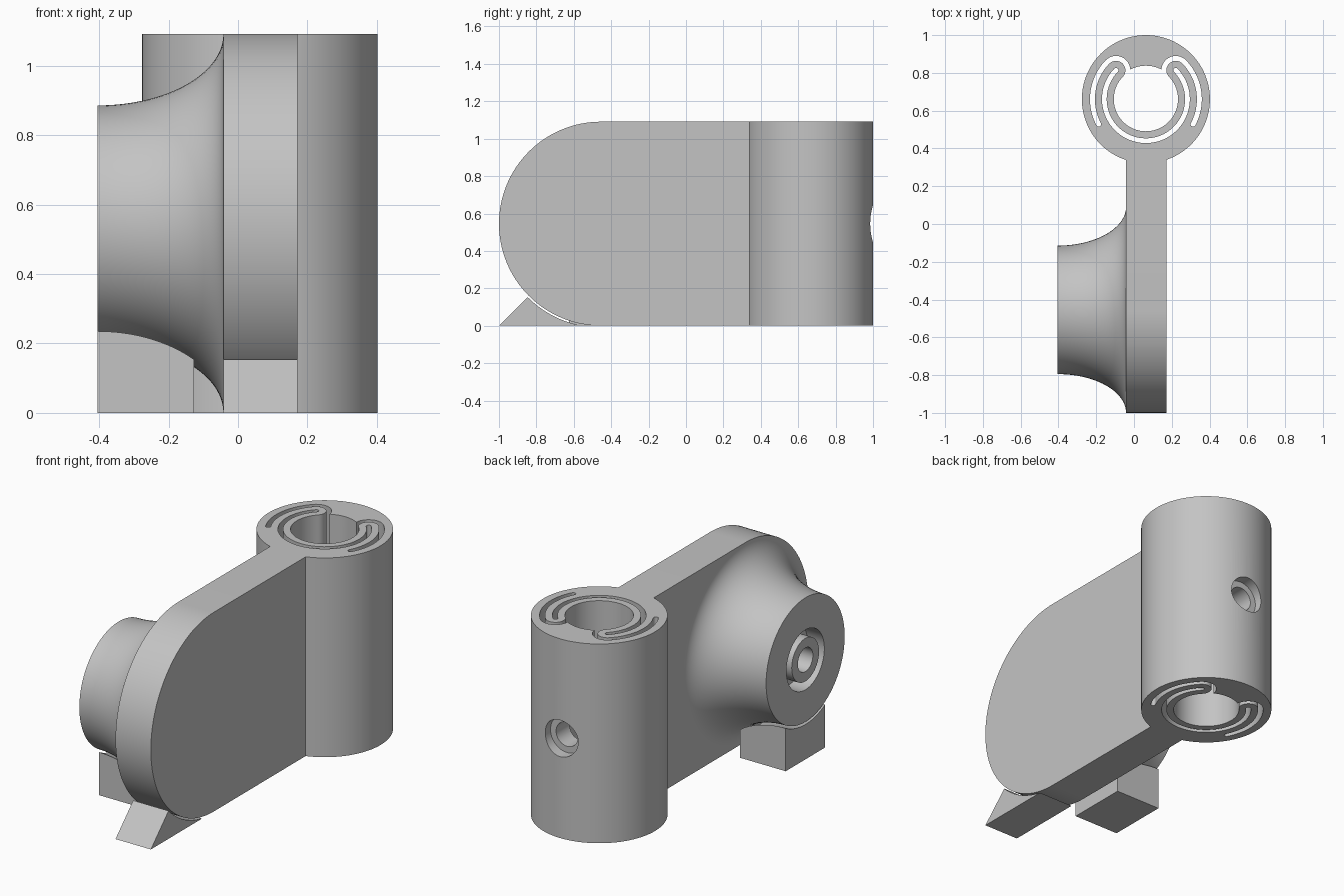
import bpy
import bmesh
from math import cos, sin, pi, radians, sqrt, acos, degrees
from mathutils import Vector

if "Cube" in bpy.data.objects:
    bpy.data.objects.remove(bpy.data.objects["Cube"])

grey = bpy.data.materials.new("plain_grey")
grey.use_nodes = True
grey.diffuse_color = (0.55, 0.55, 0.55, 1)
grey.node_tree.nodes["Principled BSDF"].inputs["Base Color"].default_value = (0.55, 0.55, 0.55, 1)

HEIGHT = 1.091
R = HEIGHT / 2                  # plate end radius
AXIS_Y, AXIS_Z = R - 1, R       # boss axis
X0, X1 = -0.042, 0.172          # plate thickness
TIP = -0.405                    # boss end
TOWER = (0.063, 0.661)
TOWER_R = 0.339


def finish(name, bm):
    bmesh.ops.remove_doubles(bm, verts=bm.verts, dist=1e-5)
    bmesh.ops.recalc_face_normals(bm, faces=bm.faces)
    mesh = bpy.data.meshes.new(name)
    bm.to_mesh(mesh)
    bm.free()
    obj = bpy.data.objects.new(name, mesh)
    bpy.context.collection.objects.link(obj)
    mesh.materials.append(grey)
    return obj


def activate(obj):
    bpy.ops.object.select_all(action='DESELECT')
    obj.select_set(True)
    bpy.context.view_layer.objects.active = obj


def smooth(obj):
    activate(obj)
    bpy.ops.object.shade_smooth_by_angle(angle=radians(30))


def arc(c, r, a0, a1, n):
    """Points on an arc, angles in degrees."""
    return [(c[0] + r * cos(radians(a0 + (a1 - a0) * i / n)),
             c[1] + r * sin(radians(a0 + (a1 - a0) * i / n))) for i in range(n + 1)]


def prism(name, loops, start, end, along_x=False):
    """Extrude closed outlines (first one outer, the rest holes)."""
    bm = bmesh.new()
    for loop in loops:
        verts = [bm.verts.new((u, v, start)) for u, v in loop]
        for a, b in zip(verts, verts[1:] + verts[:1]):
            bm.edges.new((a, b))
    bmesh.ops.remove_doubles(bm, verts=bm.verts, dist=1e-5)
    bmesh.ops.triangle_fill(bm, edges=bm.edges[:], use_beauty=True)
    out = bmesh.ops.extrude_face_region(bm, geom=bm.faces[:])
    moved = [g for g in out["geom"] if isinstance(g, bmesh.types.BMVert)]
    bmesh.ops.translate(bm, verts=moved, vec=(0, 0, end - start))
    if along_x:
        for v in bm.verts:
            v.co = Vector((v.co.z, v.co.x, v.co.y))
    return finish(name, bm)


def lathe(name, profile, origin, along_y=False, steps=96):
    """Spin (distance, radius) pairs about the x axis, or the y axis."""
    axis = Vector((0, 1, 0)) if along_y else Vector((1, 0, 0))
    side = Vector((0, 0, 1))
    bm = bmesh.new()
    verts = [bm.verts.new(Vector(origin) + axis * d + side * r) for d, r in profile]
    edges = [bm.edges.new(p) for p in zip(verts, verts[1:])]
    bmesh.ops.spin(bm, geom=verts + edges, cent=origin, axis=axis,
                   angle=2 * pi, steps=steps, use_merge=True)
    return finish(name, bm)


def cut(obj, cutter):
    cutter.hide_render = True
    mod = obj.modifiers.new("cut", 'BOOLEAN')
    mod.operation = 'DIFFERENCE'
    mod.solver = 'EXACT'
    mod.object = cutter
    activate(obj)
    bpy.ops.object.modifier_apply(modifier=mod.name)
    bpy.data.objects.remove(cutter)


# Clamp tower: a ring held in the bore by two folded springs
PHI, TAIL = 44, -28             # spring fold and slot end angles
BORE, MID, FOLD, GAP = 0.177, 0.22, 0.05, 0.026
origin = (0, 0)
fold = arc(origin, MID, PHI, PHI, 1)[0]
tail = arc(origin, MID + FOLD + GAP / 2, TAIL, TAIL, 1)[0]
lip = FOLD + GAP
sweep = degrees(acos((BORE ** 2 - MID ** 2 - lip ** 2) / (2 * MID * lip)))
corner = Vector(arc(fold, lip, PHI + sweep, PHI + sweep, 1)[0])
corner_angle = degrees(acos(corner.x / corner.length))

half = (arc(origin, MID - FOLD, -90, PHI, 40)
        + arc(fold, FOLD, PHI + 180, PHI, 16)
        + arc(origin, MID + FOLD, PHI, TAIL, 24)
        + arc(tail, GAP / 2, TAIL - 180, TAIL, 8)
        + arc(origin, MID + FOLD + GAP, TAIL, PHI, 24)
        + arc(fold, lip, PHI, PHI + sweep, 14)
        + arc(origin, BORE, corner_angle, 90, 8))
bore = half + [(-x, y) for x, y in reversed(half)]
far = (-fold[0], fold[1])
slot_w = 0.0125
slot = (arc(origin, MID - slot_w, -180 - PHI, PHI, 80)
        + arc(fold, slot_w, PHI + 180, PHI, 8)
        + arc(origin, MID + slot_w, PHI, -180 - PHI, 80)
        + arc(far, slot_w, 180 - PHI, -PHI, 8))
rim = arc(origin, TOWER_R, 0, 360, 128)[:-1]
loops = [[(x + TOWER[0], y + TOWER[1]) for x, y in loop] for loop in (rim, bore, slot)]
tower = prism("clamp_tower", loops, 0, HEIGHT)

# Counterbored screw hole in the back of the tower
screw = lathe("screw_cutter", [(0.76, 0), (0.76, 0.066), (0.94, 0.066), (0.94, 0.1),
                               (1.1, 0.1), (1.1, 0)],
              (TOWER[0], 0, AXIS_Z), along_y=True, steps=48)
cut(tower, screw)
smooth(tower)

# Flat arm with a round front end
arm_end = TOWER[1] - 0.312
arm = prism("arm_plate", [arc((AXIS_Y, AXIS_Z), R, 270, 90, 64)
                          + [(arm_end, HEIGHT), (arm_end, 0)]], X0, X1, along_x=True)
smooth(arm)


# Flared boss with a ring groove and a blind hole
def flare(gap):
    return [(TIP + (X0 - TIP) * sin(t), R + gap - (R - 0.34) * cos(t))
            for t in (pi / 2 * i / 24 for i in range(25))]


axis_point = (0, AXIS_Y, AXIS_Z)
groove, hole = TIP + 0.1, X0 - 0.05
boss = lathe("flared_boss", flare(0)[::-1]
             + [(TIP, 0.164), (groove, 0.164), (groove, 0.118), (TIP, 0.118),
                (TIP, 0.065), (hole, 0.065), (hole, 0)], axis_point)
smooth(boss)

# Wedge under the round end of the arm
wedge_r = R + 0.0095
drop = degrees(acos(R / wedge_r))
wedge = prism("front_wedge", [[(-1, 0)] + arc((AXIS_Y, AXIS_Z), wedge_r, 225, 270 - drop, 24)],
              X0, X1, along_x=True)
smooth(wedge)

# Block under the boss, hollowed to follow its flare
w = 0.17
block = prism("boss_support", [[(AXIS_Y - w, 0), (AXIS_Y + w, 0),
                                (AXIS_Y + w, 0.4), (AXIS_Y - w, 0.4)]],
              TIP, -0.127, along_x=True)
clear = flare(0.014)
cutter = lathe("flare_cutter", [(-0.5, 0), (-0.5, clear[0][1])] + clear + [(X0, 0)], axis_point)
cut(block, cutter)
smooth(block)
